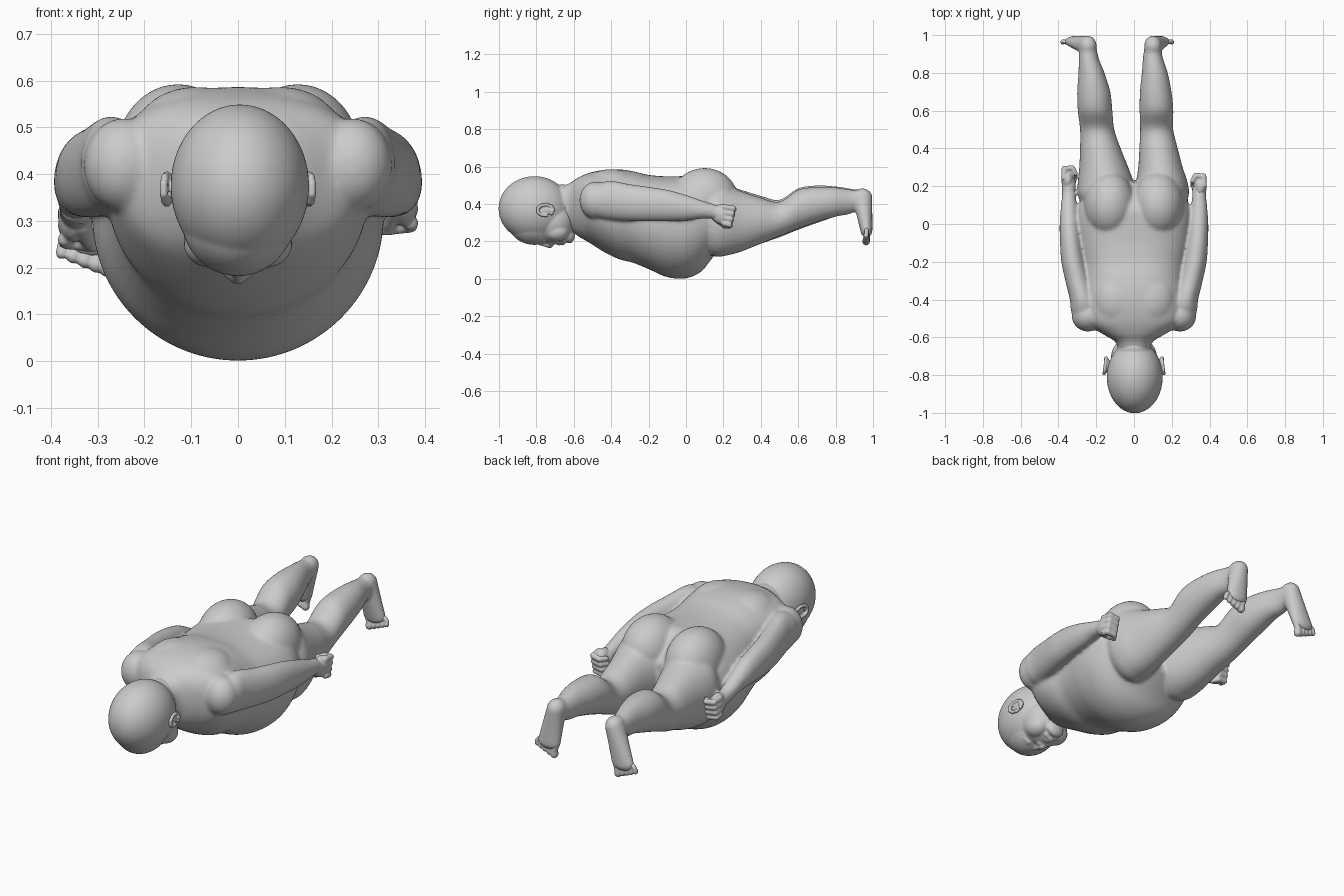
import bpy, bmesh, math
from mathutils import Matrix


def ball(bm, c, r, seg=20, turn=0):
    m = Matrix.Translation(c) @ Matrix.Rotation(turn, 4, 'Z') @ Matrix.Diagonal((*r, 1))
    bmesh.ops.create_uvsphere(bm, u_segments=seg, v_segments=seg * 2 // 3, radius=1, matrix=m)


def chain(bm, pts, n=5, seg=12):
    # overlapping balls along a path of (x, y, z, radius)
    for a, b in zip(pts, pts[1:]):
        for i in range(n + 1):
            p = [u + (v - u) * i / n for u, v in zip(a, b)]
            ball(bm, p[:3], [p[3]] * 3, seg)


def spline(rows, steps=6):
    out = []
    for i in range(len(rows) - 1):
        q = [rows[max(0, min(len(rows) - 1, i + k))] for k in (-1, 0, 1, 2)]
        for s in range(steps):
            t = s / steps
            out.append([0.5 * (2 * b + (c - a) * t + (2 * a - 5 * b + 4 * c - d) * t * t
                               + (3 * b - a - 3 * c + d) * t ** 3) for a, b, c, d in zip(*q)])
    return out + [list(rows[-1])]


def loft(bm, rows, seg=40, n=2.0):
    # egg-shaped rings along y: (y, x centre, half width, z low, z widest, z high); n squares the top half
    rings = []
    for y, x, w, lo, mid, hi in spline(rows):
        ring = []
        for k in range(seg):
            a = 2 * math.pi * k / seg
            c, s = math.cos(a), math.sin(a)
            if s > 0:
                c, s = math.copysign(abs(c) ** (2 / n), c), s ** (2 / n)
            ring.append(bm.verts.new((x + w * c, y, mid + s * ((hi - mid) if s > 0 else (mid - lo)))))
        rings.append(ring)
    for a, b in zip(rings, rings[1:]):
        for k in range(seg):
            j = (k + 1) % seg
            bm.faces.new((a[k], a[j], b[j], b[k]))
    bm.faces.new(rings[0][::-1])
    bm.faces.new(rings[-1])


def finish(bm, name, voxel, smooth):
    bmesh.ops.recalc_face_normals(bm, faces=bm.faces)
    me = bpy.data.meshes.new(name)
    bm.to_mesh(me)
    bm.free()
    ob = bpy.data.objects.new(name, me)
    bpy.context.collection.objects.link(ob)
    bpy.context.view_layer.objects.active = ob
    r = ob.modifiers.new("fuse", 'REMESH')
    r.mode, r.voxel_size = 'VOXEL', voxel
    s = ob.modifiers.new("soften", 'SMOOTH')
    s.factor, s.iterations = 0.5, smooth
    for m in ("fuse", "soften"):
        bpy.ops.object.modifier_apply(modifier=m)
    for p in ob.data.polygons:
        p.use_smooth = True
    return ob


# Torso, belly and neck
bm = bmesh.new()
loft(bm, [(-0.72, 0, 0.08, 0.30, 0.39, 0.48), (-0.63, 0, 0.095, 0.27, 0.40, 0.508),
          (-0.58, 0, 0.17, 0.23, 0.41, 0.54), (-0.52, 0, 0.26, 0.195, 0.40, 0.566),
          (-0.44, 0, 0.28, 0.145, 0.38, 0.583), (-0.36, 0, 0.278, 0.106, 0.35, 0.586),
          (-0.28, 0, 0.27, 0.085, 0.34, 0.575),
          (-0.20, 0, 0.28, 0.052, 0.32, 0.556), (-0.10, 0, 0.302, 0.009, 0.31, 0.548),
          (0.0, 0, 0.312, 0.003, 0.31, 0.55), (0.08, 0, 0.30, 0.038, 0.32, 0.55),
          (0.14, 0, 0.27, 0.11, 0.32, 0.51), (0.22, 0, 0.17, 0.20, 0.32, 0.42)], 56, 2.4)
# Buttocks and shoulder blades
for s in (-1, 1):
    ball(bm, (s * 0.128, 0.10, 0.435), (0.136, 0.175, 0.158), 40)
    ball(bm, (s * 0.14, 0.17, 0.38), (0.135, 0.12, 0.14), 40)
    ball(bm, (s * 0.09, -0.40, 0.49), (0.13, 0.15, 0.097), 32)

# Legs
for rows in (
    [(0.05, -.13, .12, .17, .32, .48), (0.15, -.148, .148, .12, .32, .52), (0.22, -.15, .148, .125, .31, .50),
     (0.30, -.16, .13, .147, .31, .475), (0.40, -.178, .108, .187, .315, .445), (0.50, -.195, .091, .222, .32, .423),
     (0.60, -.206, .092, .262, .38, .485), (0.70, -.213, .088, .298, .40, .50), (0.80, -.225, .069, .332, .41, .495),
     (0.88, -.24, .053, .348, .415, .483), (0.95, -.243, .043, .39, .425, .47)],
    [(0.05, .13, .12, .17, .32, .48), (0.15, .145, .145, .12, .32, .52), (0.22, .147, .137, .125, .31, .50),
     (0.30, .14, .118, .147, .31, .468), (0.40, .13, .102, .187, .315, .435), (0.50, .12, .088, .228, .32, .413),
     (0.60, .119, .09, .268, .38, .477), (0.70, .115, .084, .303, .40, .492), (0.80, .11, .069, .332, .41, .49),
     (0.88, .10, .053, .348, .415, .478), (0.95, .10, .043, .39, .425, .468)],
):
    loft(bm, rows, 32)
# Arms and shoulders
for s, dz in ((-1, -0.03), (1, 0.0)):
    ball(bm, (s * 0.245, -0.485, 0.42), (0.085, 0.085, 0.10), 32)
    loft(bm, [(-0.50, s * .265, .05, .35, .42, .48), (-0.46, s * .268, .066, .325, .425, .512),
              (-0.40, s * .272, .068, .315, .42, .525), (-0.30, s * .298, .066, .308, .41, .507),
              (-0.20, s * .322, .063, .307, .40, .493), (-0.10, s * .335, .057, .308, .395, .477),
              (0.0, s * .342, .052, .311, .38, .45), (0.09, s * .345, .043, .322 + dz / 2, .37 + dz / 2, .418 + dz / 2),
              (0.15, s * .345, .037, .32 + dz, .36 + dz, .40 + dz), (0.2, s * .345, .03, .32 + dz, .35 + dz, .38 + dz)], 28)
# Ankles and feet
for s, hx, bx in ((-1, -0.243, -0.305), (1, 0.10, 0.128)):
    for i in range(9):
        t = i / 8
        ball(bm, (hx + (bx - hx) * t, 0.943 + 0.022 * t, 0.435 - 0.175 * t),
             (0.047 + 0.018 * t, 0.055 - 0.022 * t, 0.05 - 0.01 * t), 20)
finish(bm, "body", 0.007, 22)

# Toes, pointing down
bm = bmesh.new()
for s, bx in ((-1, -0.305), (1, 0.128)):
    for i in range(5):
        x, r = bx + s * (-0.042 + i * 0.025), 0.021 - i * 0.0018
        chain(bm, [(x, 0.965, 0.26, r * 0.9), (x + s * 0.012, 0.966, 0.225 + i * 0.006, r * 0.85),
                   (x + s * 0.014, 0.963, 0.2 + i * 0.008, r)], 4)
finish(bm, "toes", 0.005, 2)

# Curled hands with fingers and thumbs
bm = bmesh.new()
for s, dz, hy in ((-1, -0.035, 0.235), (1, 0.0, 0.195)):
    hx = s * 0.345
    chain(bm, [(hx, 0.13, 0.36 + dz * 0.9, 0.036), (hx, hy - 0.02, 0.352 + dz, 0.038)], 6)
    ball(bm, (hx + s * 0.006, hy, 0.345 + dz), (0.034, 0.055, 0.055), 24)
    for i in range(4):
        z, tip = 0.383 + dz - i * 0.029, hy + 0.058 - i * 0.007
        chain(bm, [(hx + s * 0.025, hy + 0.01, z, 0.016), (hx + s * 0.024, tip, z - 0.006, 0.0155),
                   (hx - s * 0.018, tip + 0.004, z - 0.012, 0.0145), (hx - s * 0.035, tip - 0.025, z - 0.014, 0.0135)], 5)
    chain(bm, [(hx - s * 0.012, hy - 0.035, 0.325 + dz, 0.021), (hx - s * 0.025, hy, 0.295 + dz, 0.017),
               (hx - s * 0.022, hy + 0.035, 0.287 + dz, 0.014)], 5)
finish(bm, "hands", 0.005, 3)

# Head: skull, face, cheeks, nape, chin
bm = bmesh.new()
ball(bm, (0.004, -0.81, 0.375), (0.148, 0.192, 0.174), 56)
ball(bm, (0.0, -0.71, 0.307), (0.122, 0.118, 0.122), 48)
ball(bm, (0.0, -0.66, 0.40), (0.09, 0.09, 0.105), 32)
ball(bm, (0.0, -0.81, 0.31), (0.122, 0.145, 0.128), 48)
ball(bm, (0.0, -0.622, 0.232), (0.05, 0.028, 0.042))
# Nose and lips
chain(bm, [(0, -0.785, 0.193, 0.012), (0, -0.728, 0.181, 0.018)], 6)
for y in (-0.676, -0.655):
    chain(bm, [(-0.035, y, 0.204, 0.009), (0, y - 0.003, 0.19, 0.012), (0.035, y, 0.204, 0.009)], 6)
for s in (-1, 1):
    ball(bm, (s * 0.06, -0.69, 0.252), (0.056, 0.065, 0.052), 32)
    ball(bm, (s * 0.019, -0.722, 0.189), (0.014, 0.015, 0.013))
    # Eyelids
    for y in (-0.784, -0.766):
        chain(bm, [(s * 0.03, -0.775, 0.197, 0.006), (s * 0.052, y, 0.203, 0.009),
                   (s * 0.078, -0.775, 0.22, 0.006)], 7)
finish(bm, "head", 0.006, 4)

# Ears
bm = bmesh.new()
for s in (-1, 1):
    rim = [(s * (0.153 + 0.006 * math.cos(a)), -0.752 - 0.043 * math.cos(a), 0.368 + 0.03 * math.sin(a), 0.009)
           for a in [math.radians(d) for d in range(-100, 221, 40)]]
    chain(bm, rim, 4)
    ball(bm, (s * 0.139, -0.75, 0.368), (0.015, 0.038, 0.027))
    ball(bm, (s * 0.148, -0.715, 0.366), (0.012, 0.014, 0.014))
finish(bm, "ears", 0.004, 1)
